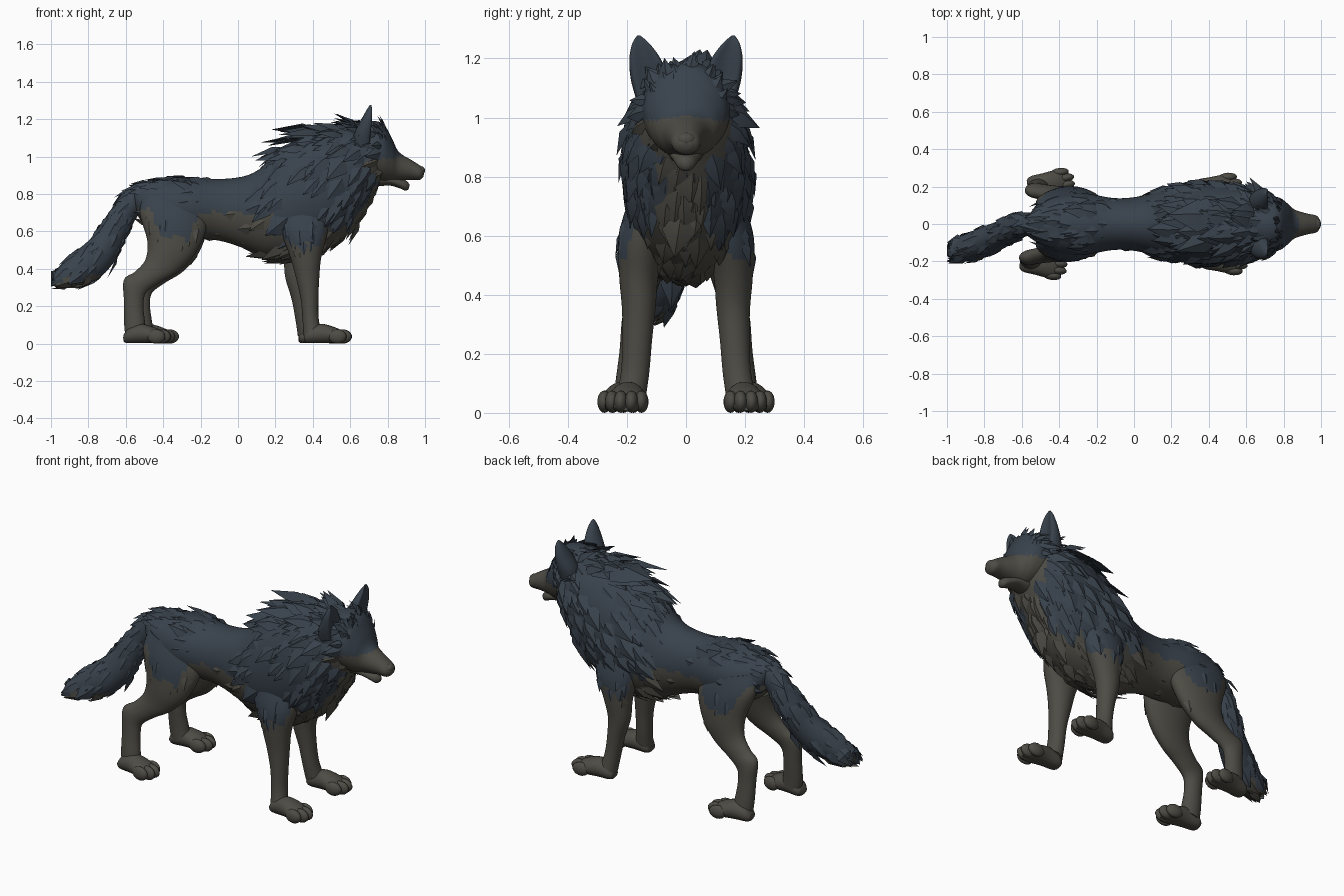
import bpy, bmesh, math, random
from mathutils import Vector, Matrix

if "Cube" in bpy.data.objects:
    bpy.data.objects.remove(bpy.data.objects["Cube"])

random.seed(7)


def material(name, rgb):
    m = bpy.data.materials.new(name)
    m.diffuse_color = (*rgb, 1)
    m.use_nodes = True
    m.node_tree.nodes["Principled BSDF"].inputs["Base Color"].default_value = m.diffuse_color
    return m


MATS = [material("slate_blue_fur", (0.040, 0.054, 0.072)),
        material("grey_brown_fur", (0.074, 0.071, 0.058))]


# Height where the dark coat meets the pale coat, along the body
EDGE = [(-.62, .74), (-.47, .72), (-.42, .58), (-.27, .56), (-.2, .70), (.19, .70),
        (.25, .55), (.43, .52), (.48, .63), (.65, .64), (.8, .66)]


def coat(p):
    x, y, z = p
    b = EDGE[0][1] if x < EDGE[0][0] else EDGE[-1][1]
    for (x0, z0), (x1, z1) in zip(EDGE, EDGE[1:]):
        if x0 <= x <= x1:
            b = z0 + (z1 - z0) * (x - x0) / (x1 - x0)
    if abs(y) < .12:
        b = max(b, .67)
    throat = x > .5 and z < .9 and abs(y) < .065
    return 1 if z < b + .012 * math.sin(x * 55 + y * 30) or throat else 0


def face_coat(p):
    return 1 if p.x > .71 and p.z < .99 + .25 * max(0, p.x - .82) else coat(p)


def tail_coat(p):
    return 1 if p.x < -.74 and p.z < .37 else 0


def dark(p):
    return 0


def pale(p):
    return 1


def ring_at(rings, t):
    """Smooth interpolation between rings (x1, z1, x2, z2, half width, y)."""
    n = len(rings)
    i = min(int(t), n - 2)
    f = t - i
    a, b, c, d = (rings[min(max(k, 0), n - 1)] for k in (i - 1, i, i + 1, i + 2))
    return [.5 * (2 * q + (r - p) * f + (2 * p - 5 * q + 4 * r - s) * f * f
                  + (3 * q - p - 3 * r + s) * f ** 3) for p, q, r, s in zip(a, b, c, d)]


def surf(rings, t, a, dent=0):
    x1, z1, x2, z2, w, y = ring_at(rings, t)
    c = math.cos(a)
    c *= 1 - dent * max(0, c) ** 2
    return Vector(((x1 + x2) / 2 + c * (x1 - x2) / 2, y + w * math.sin(a),
                   max(.004, (z1 + z2) / 2 + c * (z1 - z2) / 2)))


def finish(name, bm, rule=None, angle=50):
    bmesh.ops.recalc_face_normals(bm, faces=bm.faces)
    if rule:
        for f in bm.faces:
            f.material_index = rule(f.calc_center_median())
    me = bpy.data.meshes.new(name)
    bm.to_mesh(me)
    bm.free()
    for m in MATS:
        me.materials.append(m)
    ob = bpy.data.objects.new(name, me)
    bpy.context.collection.objects.link(ob)
    bpy.ops.object.select_all(action='DESELECT')
    ob.select_set(True)
    bpy.context.view_layer.objects.active = ob
    bpy.ops.object.shade_smooth_by_angle(angle=math.radians(angle))


def add_loft(bm, rings, seg=32, steps=5, dent=0):
    n = (len(rings) - 1) * steps
    rows = [[bm.verts.new(surf(rings, i / steps, 2 * math.pi * j / seg, dent))
             for j in range(seg)] for i in range(n + 1)]
    for r0, r1 in zip(rows, rows[1:]):
        for j in range(seg):
            k = (j + 1) % seg
            bm.faces.new((r0[j], r0[k], r1[k], r1[j]))
    bm.faces.new(rows[0])
    bm.faces.new(rows[-1])


def loft(name, rings, rule, **kw):
    bm = bmesh.new()
    add_loft(bm, rings, **kw)
    finish(name, bm, rule)


def tufts(bm, rings, count, t0, t1, way, length, lift, droop, rule, a0=0, a1=2 * math.pi):
    """Scatter pointed locks of fur over a lofted surface."""
    for _ in range(count):
        t, a = random.uniform(t0, t1), random.uniform(a0, a1)
        p = surf(rings, t, a)
        dt = (surf(rings, t + .02, a) - p).normalized()
        n = (surf(rings, t, a + .03) - p).cross(dt).normalized()
        y = ring_at(rings, t)
        if n.dot(p - Vector(((y[0] + y[2]) / 2, y[5], (y[1] + y[3]) / 2))) < 0:
            n = -n
        d = dt * way + Vector((0, random.uniform(-.25, .25), -droop))
        d = (d - n * d.dot(n)).normalized()
        d = (d + n * lift * random.uniform(.5, 1.3)).normalized()
        s = d.cross(n).normalized()
        up = s.cross(d)
        ln = length * random.uniform(.7, 1.25)
        w = ln * random.uniform(.24, .36)
        root = p - n * .012
        mid = root + d * ln * .45
        pts = [root - d * ln * .15, mid + s * w, mid - s * w,
               mid + up * w * .4, root + d * ln * 1.05 - up * ln * .06]
        for q in pts:
            q.x = max(q.x, -1)
        v = [bm.verts.new(q) for q in pts]
        col = rule(p)
        for idx in ((0, 1, 3), (0, 3, 2), (1, 4, 3), (3, 4, 2), (0, 2, 1), (1, 2, 4)):
            bm.faces.new([v[i] for i in idx]).material_index = col


# Torso, chest and neck in one sweep
body = [(-.57, .80, -.55, .72, .03, 0), (-.54, .84, -.52, .66, .09, 0),
        (-.44, .875, -.44, .60, .145, 0), (-.28, .89, -.28, .57, .165, 0),
        (-.10, .88, -.10, .55, .138, 0), (.05, .90, .03, .51, .15, 0),
        (.16, .965, .16, .46, .185, 0), (.26, 1.05, .32, .455, .21, 0),
        (.38, 1.115, .49, .51, .215, 0), (.48, 1.15, .62, .62, .205, 0),
        (.57, 1.16, .685, .73, .19, 0), (.66, 1.15, .745, .83, .16, 0),
        (.73, 1.12, .785, .90, .11, 0), (.77, 1.08, .785, .98, .03, 0)]
loft("body", body, face_coat, seg=72, steps=8)

# Skull and muzzle, lower jaw, nose
head = [(.60, 1.16, .66, .90, .12, 0), (.70, 1.19, .72, .87, .15, 0),
        (.775, 1.175, .78, .86, .14, 0), (.822, 1.10, .82, .865, .11, 0),
        (.86, 1.025, .855, .87, .078, 0), (.93, .98, .92, .875, .056, 0),
        (.98, .947, .97, .875, .045, 0), (.998, .92, .99, .89, .02, 0)]
loft("head", head, face_coat, seg=48, steps=6)
loft("lower_jaw", [(.74, .92, .74, .84, .06, 0), (.81, .90, .81, .845, .052, 0),
                   (.86, .885, .86, .832, .042, 0), (.90, .87, .895, .818, .03, 0),
                   (.918, .85, .912, .825, .012, 0)], pale)
bm = bmesh.new()
bmesh.ops.create_uvsphere(bm, u_segments=16, v_segments=10, radius=1,
                          matrix=Matrix.Translation((.977, 0, .925)) @ Matrix.Diagonal((.023, .032, .024, 1)))
finish("nose", bm, pale)

# Tail, swung slightly to one side
tail = [(-.48, .86, -.46, .72, .05, 0), (-.595, .82, -.53, .69, .062, 0),
        (-.685, .70, -.59, .58, .068, -.02), (-.775, .575, -.66, .44, .076, -.06),
        (-.87, .49, -.76, .34, .08, -.1), (-.95, .415, -.89, .31, .064, -.13),
        (-.985, .37, -.97, .33, .02, -.14)]
loft("tail", tail, tail_coat, steps=8)

# Ears with hollow fronts
for s, side in ((-1, "right"), (1, "left")):
    ear = [(.74, 1.08, .61, 1.05, .055, .115), (.745, 1.14, .62, 1.12, .062, .125),
           (.74, 1.20, .655, 1.19, .054, .138), (.73, 1.25, .685, 1.245, .031, .152),
           (.715, 1.278, .705, 1.276, .006, .16)]
    loft(side + "_ear", [(*r[:5], s * r[5]) for r in ear], dark, dent=.75)

# Legs: rings give front point, back point, half width, sideways position
hind = [(-.17, .72, -.50, .80, .07, .085), (-.17, .61, -.525, .70, .08, .11),
        (-.23, .48, -.485, .55, .068, .135), (-.32, .385, -.495, .45, .052, .15),
        (-.42, .325, -.55, .385, .043, .165), (-.49, .27, -.61, .34, .04, .178),
        (-.50, .20, -.605, .22, .04, .185), (-.49, .12, -.60, .10, .043, .195),
        (-.48, .06, -.59, .03, .045, .2)]
fore = [(.49, .70, .20, .74, .07, .125), (.475, .58, .23, .60, .08, .15),
        (.445, .46, .28, .46, .066, .16), (.435, .36, .31, .35, .057, .16),
        (.43, .25, .335, .24, .05, .165), (.43, .15, .345, .13, .048, .172),
        (.44, .08, .35, .04, .05, .185)]
paw = [(0, .05, 0, .012, .03, 0), (.03, .085, .02, 0, .048, 0), (.09, .105, .09, 0, .056, 0),
       (.15, .092, .15, 0, .064, 0), (.20, .07, .20, 0, .06, 0), (.23, .04, .23, .008, .035, 0)]


def build_leg(name, rings, s, mid, foot, heel, yaw):
    """Slide the shin by mid and the foot by foot while the top stays in place."""
    def slide(x, z):
        low = min(1, max(0, (.35 - z) / .3))
        return x + (mid + (foot - mid) * low) * min(1, max(0, (.68 - z) / .35))
    pose = [(slide(r[0], r[1]), r[1], slide(r[2], r[3]), r[3], r[4], s * r[5]) for r in rings]
    loft(name, pose, coat if heel > 0 else lambda p: coat(p) if p.z > .5 else 1, seg=40, steps=6)
    bm = bmesh.new()
    add_loft(bm, paw, seg=24)
    for y in (-.05, -.018, .018, .05):
        m = Matrix.Translation((.205 if abs(y) < .03 else .18, y, .038)) \
            @ Matrix.Diagonal((.05, .024, .038, 1))
        bmesh.ops.create_uvsphere(bm, u_segments=14, v_segments=9, radius=1, matrix=m)
    bm.transform(Matrix.Translation((heel + foot, s * (rings[-1][5] + .005), 0))
                 @ Matrix.Rotation(s * yaw, 4, 'Z'))
    finish(name.replace("leg", "paw"), bm, pale)
    return pose


hr = build_leg("right_hind_leg", hind, -1, 0, -.01, -.60, .12)
hl = build_leg("left_hind_leg", hind, 1, .03, .03, -.60, .12)
fr = build_leg("right_front_leg", fore, -1, 0, 0, .355, .06)
fl = build_leg("left_front_leg", fore, 1, -.06, -.03, .355, .06)

# Mane: broad locks around the neck and shoulders, tallest along the crest
bm = bmesh.new()
tufts(bm, body, 240, 6, 11.6, -1, .14, .16, .5, coat)
tufts(bm, body, 30, 7, 11.5, -1, .16, .36, 0, dark, -.6, .6)
tufts(bm, body, 12, 6.8, 9.6, -1, .22, .42, 0, dark, -.3, .3)
tufts(bm, body, 50, 7, 11, -1, .095, .2, 1.2, coat, math.pi - .9, math.pi + .9)
finish("mane", bm, angle=30)

# Back and flank fur, kept short and flat
bm = bmesh.new()
tufts(bm, body, 60, 1.3, 6, -1, .11, .12, .2, coat)
tufts(bm, body, 36, 1.5, 4, -1, .12, .2, 0, dark, -.8, .8)
finish("back_fur", bm, angle=30)

# Crown, brow and cheek fur
bm = bmesh.new()
tufts(bm, head, 24, .4, 2.4, -1, .085, .28, 0, dark, -.9, .9)
tufts(bm, head, 16, 2.1, 2.8, -1, .06, .4, 0, dark, -1.2, 1.2)
for a in (math.pi / 2, -math.pi / 2):
    tufts(bm, head, 26, .4, 2.1, -1, .10, .36, .6, face_coat, a - .7, a + .7)
finish("head_fur", bm, angle=30)

# Tail fur
bm = bmesh.new()
tufts(bm, tail, 120, .8, 5.5, 1, .115, .16, .1, tail_coat)
finish("tail_fur", bm, angle=30)

# Thigh and elbow fur
bm = bmesh.new()
for leg in (hr, hl):
    s = math.copysign(math.pi / 2, leg[0][5])
    tufts(bm, leg, 14, .4, 2.2, 1, .085, .08, .3, coat, s - 1, s + 1)
for leg in (fr, fl):
    s = math.copysign(math.pi / 2, leg[0][5])
    tufts(bm, leg, 16, .3, 1.6, 1, .10, .1, .3, coat, s - 1, s + 1)
    tufts(bm, leg, 9, 1, 4.6, 1, .06, .12, 0, pale, math.pi - .5, math.pi + .5)
finish("leg_fur", bm, angle=30)
